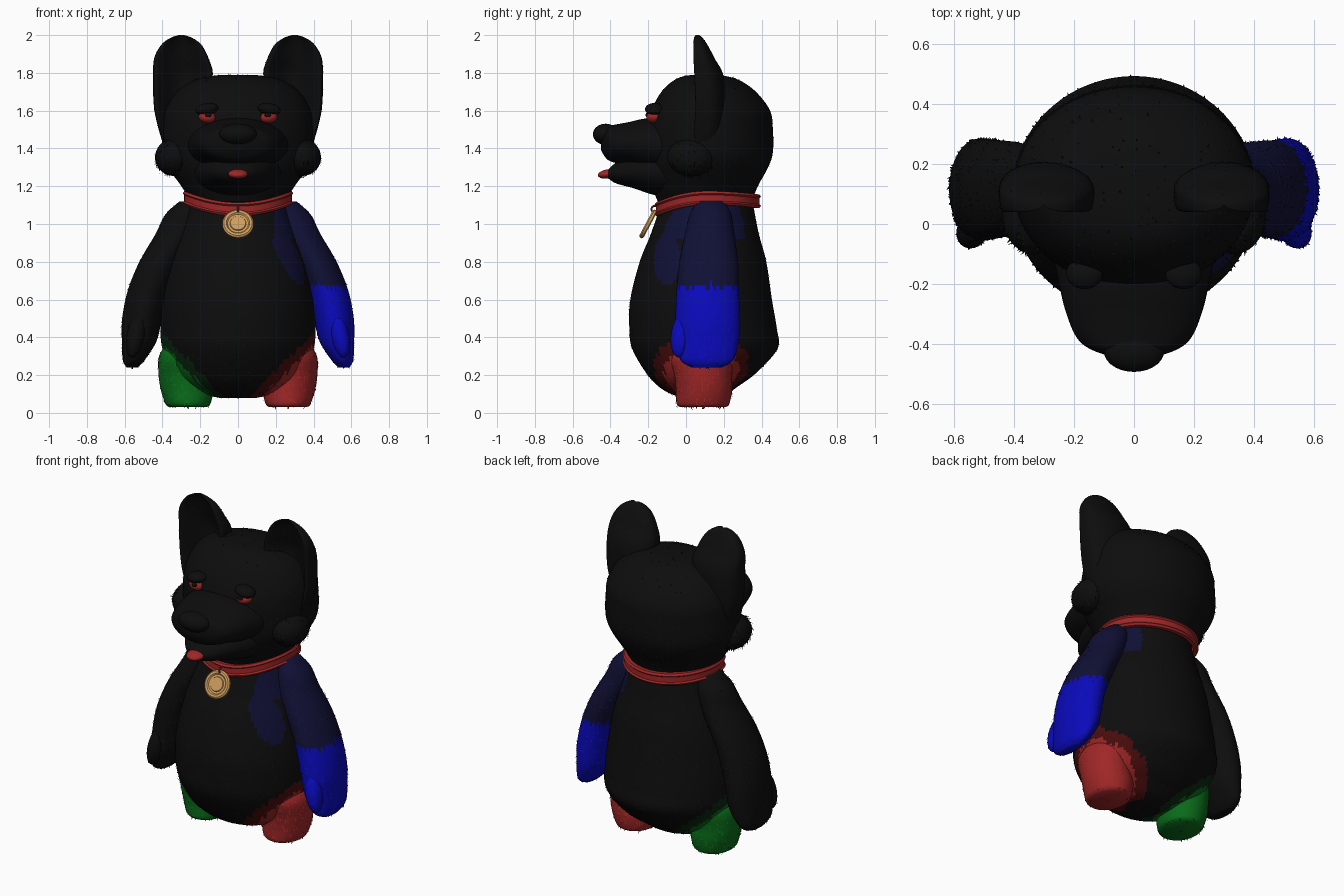
import bpy, bmesh, math, random
from mathutils import Vector, Matrix

random.seed(4)
if "Cube" in bpy.data.objects:
    bpy.data.objects.remove(bpy.data.objects["Cube"])


def material(name, rgb):
    m = bpy.data.materials.new(name)
    m.use_nodes = True
    m.diffuse_color = (*rgb, 1)
    bsdf = m.node_tree.nodes["Principled BSDF"]
    bsdf.inputs["Base Color"].default_value = (*rgb, 1)
    bsdf.inputs["Roughness"].default_value = 0.8
    return m


black = material("black fur", (0.004, 0.004, 0.004))
red = material("red", (0.35, 0.02, 0.02))
dark_red = material("dark red", (0.07, 0.004, 0.004))
blue = material("blue", (0.003, 0.003, 0.5))
navy = material("navy", (0.005, 0.005, 0.035))
green = material("green", (0.003, 0.15, 0.01))
dark_green = material("dark green", (0.003, 0.022, 0.005))
gold = material("gold", (0.62, 0.34, 0.11))
ALL = [black, red, dark_red, blue, navy, green, dark_green, gold]


def add_fur(bm, count, length):
    """Thin hair blades hanging down from random faces."""
    faces = list(bm.faces)
    weights = [f.calc_area() for f in faces]
    for f in random.choices(faces, weights, k=count):
        n = f.normal.copy()
        c = f.calc_center_median()
        down = Vector((random.uniform(-.3, .3), random.uniform(-.3, .3), -1))
        down -= n * down.dot(n)
        tip = c + (n * random.uniform(.1, .4) + down * .8) * length * random.uniform(.5, 1)
        side = n.cross(tip - c).normalized() * .004
        blade = bm.faces.new([bm.verts.new(p) for p in (c - side, c + side, tip)])
        blade.material_index = f.material_index


def finish(bm, name, mat=None, fur=0, length=.03, sharp=60):
    bmesh.ops.recalc_face_normals(bm, faces=bm.faces)
    if fur:
        add_fur(bm, fur, length)
    me = bpy.data.meshes.new(name)
    bm.to_mesh(me)
    bm.free()
    ob = bpy.data.objects.new(name, me)
    bpy.context.collection.objects.link(ob)
    for m in ([mat] if mat else ALL):
        me.materials.append(m)
    bpy.ops.object.select_all(action='DESELECT')
    ob.select_set(True)
    bpy.context.view_layer.objects.active = ob
    bpy.ops.object.shade_smooth_by_angle(angle=math.radians(sharp))
    return ob


def smooth_path(keys, steps):
    """Catmull-Rom interpolation through section tuples."""
    out = []
    for i in range(len(keys) - 1):
        a, b, c, d = (keys[min(max(i + k, 0), len(keys) - 1)] for k in (-1, 0, 1, 2))
        for s in range(steps):
            t = s / steps
            out.append([q + .5 * t * (r - p + t * (2 * p - 5 * q + 4 * r - w + t * (3 * (q - r) + w - p)))
                        for p, q, r, w in zip(a, b, c, d)])
    return out + [list(keys[-1])]


def loft(name, keys, mat=None, along='z', paint=None, cup=False, segs=64, steps=6, fur=0, length=.03):
    """Sections are (level, centre x, other centre, radius x, other radius)."""
    bm = bmesh.new()
    rings = []
    for lv, cx, cv, rx, rv in smooth_path(keys, steps):
        ring = []
        for i in range(segs):
            a = math.tau * i / segs
            s = math.sin(a)
            if cup and s < 0:
                s = 3.9 * s * (1 + s) - .3 * s
            u, v = cx + rx * math.cos(a), cv + rv * s
            ring.append(bm.verts.new((u, v, lv) if along == 'z' else (u, lv, v)))
        rings.append(ring)
    jitter = [random.uniform(-.02, .02) for _ in range(segs)]
    for lo, hi in zip(rings, rings[1:]):
        for i in range(segs):
            j = (i + 1) % segs
            f = bm.faces.new((lo[i], lo[j], hi[j], hi[i]))
            if paint:
                f.material_index = ALL.index(paint(f.calc_center_median(), jitter[i]))
    for ring in (rings[0], rings[-1]):
        cap = bm.faces.new(ring)
        if paint:
            cap.material_index = ALL.index(paint(cap.calc_center_median(), 0))
    return finish(bm, name, mat, fur, length)


def ellipsoid(name, centre, radii, mat, tilt=(0, 0, 0), fur=0, length=.03):
    bm = bmesh.new()
    bmesh.ops.create_uvsphere(bm, u_segments=28, v_segments=18, radius=1)
    rot = Matrix.Rotation(tilt[1], 4, 'Y') @ Matrix.Rotation(tilt[0], 4, 'X')
    bm.transform(Matrix.Translation(centre) @ rot @ Matrix.Diagonal((*radii, 1)))
    return finish(bm, name, mat, fur, length)


def mirror(keys, s):
    return [(k[0], k[1] * s, *k[2:]) for k in keys]


# Torso with coloured hip patches and a shoulder patch
def paint_body(c, jit):
    d = (Vector((abs(c.x), c.y, c.z)) - Vector((.33, .08, .15))).length + jit * .7
    if d < .285:
        if d < .22:
            return red if c.x > 0 else green
        return dark_red if c.x > 0 else dark_green
    drip = ((c.y + .1) / .07) ** 2 + ((c.z - .81) / .14) ** 2 < 1
    if c.x > .15 and (drip or (c.z > .92 and c.x > .19 and c.y < .31)):
        return navy
    return black


loft("torso", [(.08, 0, .08, .1, .09), (.1, 0, .07, .19, .15), (.14, 0, .065, .27, .21),
               (.21, 0, .08, .345, .29), (.34, 0, .1, .4, .385), (.45, 0, .09, .41, .39),
               (.6, 0, .08, .4, .375), (.8, 0, .09, .36, .335), (.95, 0, .1, .31, .285),
               (1.1, 0, .11, .26, .245), (1.2, 0, .11, .24, .22)],
     paint=paint_body, segs=128, steps=10, fur=1500, length=.025)

# Head, muzzle and jaw
loft("head", [(1.12, 0, .1, .25, .25), (1.2, 0, .1, .3, .28), (1.3, 0, .115, .37, .32),
              (1.38, 0, .125, .4, .335), (1.5, 0, .125, .4, .335), (1.6, 0, .13, .385, .315),
              (1.7, 0, .12, .325, .25), (1.76, 0, .11, .235, .175), (1.785, 0, .1, .13, .1),
              (1.79, 0, .1, .03, .02)], black, fur=900, length=.025)
loft("muzzle", [(.05, 0, 1.41, .3, .17), (-.2, 0, 1.42, .25, .14), (-.3, 0, 1.425, .225, .115),
                (-.38, 0, 1.425, .19, .1), (-.42, 0, 1.43, .14, .085), (-.45, 0, 1.43, .05, .04)],
     black, along='y')
loft("lower_jaw", [(.05, 0, 1.28, .28, .15), (-.15, 0, 1.275, .22, .125), (-.28, 0, 1.28, .165, .09),
                   (-.37, 0, 1.27, .1, .055), (-.41, 0, 1.265, .05, .025)], black, along='y')
ellipsoid("nose", (0, -.425, 1.475), (.1, .068, .056), black)
ellipsoid("tongue", (0, -.415, 1.265), (.052, .052, .024), red, (.15, 0, 0))

# Paired features
EAR = [(1.42, .345, .1, .05, .06), (1.5, .335, .11, .085, .08), (1.62, .315, .12, .13, .085),
       (1.78, .292, .115, .158, .085), (1.88, .3, .09, .143, .06), (1.95, .3, .073, .105, .04),
       (1.985, .3, .063, .058, .025), (2.0, .3, .06, .015, .01)]
ARM = [(1.12, .25, .13, .06, .07), (1.05, .285, .13, .1, .11), (.95, .325, .125, .11, .13),
       (.8, .41, .12, .112, .155), (.65, .473, .115, .11, .165), (.5, .508, .115, .105, .17),
       (.38, .523, .115, .092, .165), (.28, .552, .11, .058, .14), (.24, .56, .11, .03, .08)]
LEG = [(.03, .265, .09, .1, .12), (.05, .265, .09, .12, .14), (.12, .27, .095, .138, .148),
       (.2, .283, .09, .137, .152), (.3, .28, .08, .138, .17), (.38, .26, .08, .11, .13)]


def paint_arm(c, jit):
    return blue if c.z < .67 + jit else navy


for side, s in (("left", 1), ("right", -1)):
    loft(side + "_ear", mirror(EAR, s), black, cup=True, fur=150, length=.02)
    ellipsoid(side + "_cheek", (s * .335, .03, 1.355), (.105, .13, .1), black, (0, s * .35, 0), 200, .05)
    loft(side + "_arm", mirror(ARM, s), None if s > 0 else black, paint=paint_arm if s > 0 else None,
         segs=96, fur=700)
    ellipsoid(side + "_thumb", (s * .54, -.025, .41), (.048, .055, .12), blue if s > 0 else black,
              (-.12, -s * .2, 0), 60)
    loft(side + "_leg", mirror(LEG, s), red if s > 0 else green, fur=500)
    ellipsoid(side + "_eye", (s * .163, -.168, 1.565), (.046, .042, .032), red, (0, -s * .15, 0))
    ellipsoid(side + "_eyelid", (s * .165, -.165, 1.608), (.062, .052, .032), black, (0, s * .15, 0))
    ellipsoid(side + "_pupil", (s * .158, -.204, 1.577), (.018, .01, .014), black)


# Collar: a curved band that dips at the throat
bm = bmesh.new()
SECTION = [(-.012, -.036), (.01, -.036), (.018, -.024), (.01, -.016), (.01, .016), (.018, .024),
           (.01, .036), (-.012, .036)]
loops = []
for i in range(72):
    a = math.tau * i / 72
    front = -math.sin(a)
    z = 1.138 - (.06 if front > 0 else .018) * front * front
    loops.append([bm.verts.new(((.275 + r) * math.cos(a), .115 + (.264 + r) * math.sin(a), z + h))
                  for r, h in SECTION])
for i, lo in enumerate(loops):
    hi = loops[(i + 1) % len(loops)]
    for k in range(len(SECTION)):
        m = (k + 1) % len(SECTION)
        bm.faces.new((lo[k], lo[m], hi[m], hi[k]))
finish(bm, "collar", red, sharp=35)


# Round tag and its hanging loop
def lathe(name, profile, mat, matrix):
    bm = bmesh.new()
    pts = [bm.verts.new((r, 0, h)) for r, h in profile]
    edges = [bm.edges.new(p) for p in zip(pts, pts[1:])]
    bmesh.ops.spin(bm, geom=pts + edges, cent=(0, 0, 0), axis=(0, 0, 1), angle=math.tau, steps=48)
    bmesh.ops.remove_doubles(bm, verts=bm.verts, dist=.0005)
    bm.transform(matrix)
    return finish(bm, name, mat, sharp=30)


tilt = Matrix.Translation((0, -.2, 1.0)) @ Matrix.Rotation(math.radians(62), 4, 'X')
lathe("tag", [(0, -.012), (.075, -.012), (.083, -.006), (.083, .006), (.075, .013), (.062, .013),
              (.055, .006), (.043, .006), (.04, .011), (0, .011)], gold, tilt)
ring = [(.018 + .005 * math.cos(math.tau * k / 10), .005 * math.sin(math.tau * k / 10)) for k in range(11)]
lathe("tag_loop", ring, red,
      Matrix.Translation((0, -.165, 1.078)) @ Matrix.Rotation(math.pi / 2, 4, 'Y'))
